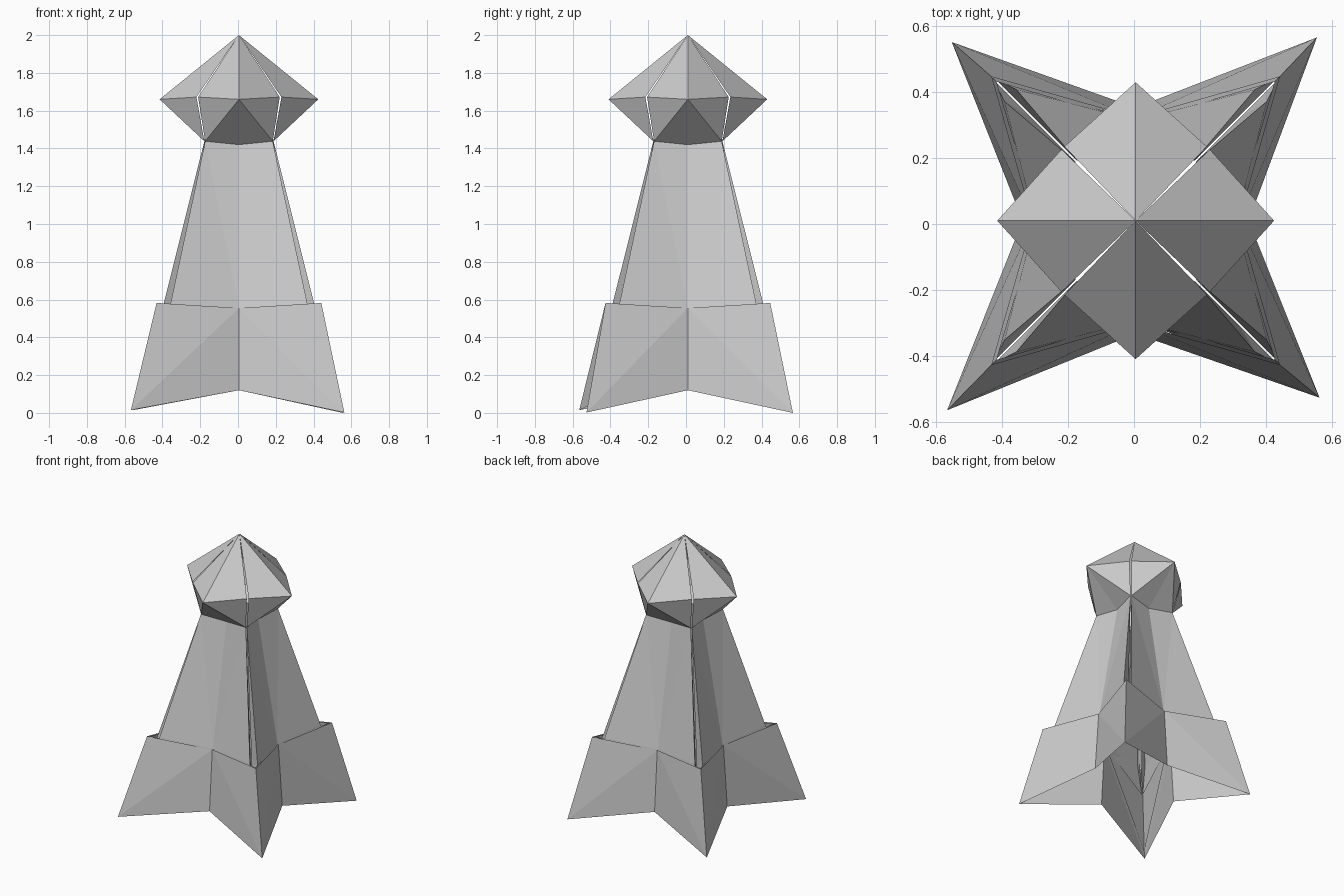
import bpy
import bmesh
from mathutils import Matrix, Vector
from math import radians

if "Cube" in bpy.data.objects:
    bpy.data.objects.remove(bpy.data.objects["Cube"])

CENTRE = Vector((0.005, 0.01, 0))
# foot tips, counter-clockwise from front left (hand-folded, slightly uneven)
FEET = [Vector(p) for p in ((-0.567, -0.565, 0.015), (0.563, -0.527, 0.002),
                            (0.555, 0.566, 0.0), (-0.553, 0.552, 0.015))]


def half(side, pts):
    """Right-hand outline, mirrored in x when side is -1."""
    return [Vector((side * x, y, z)) for x, y, z in pts]


def sheet(name, build):
    """Build a folded paper part by turning one face around the four sides."""
    bm = bmesh.new()
    for k in range(4):
        turn = Matrix.Translation(CENTRE) @ Matrix.Rotation(radians(90 * k), 4, 'Z')
        for side in (-1, 1):
            foot = FEET[k] if side < 0 else FEET[(k + 1) % 4]
            for poly in build(side, turn.inverted() @ foot):
                if side < 0:
                    poly = poly[::-1]
                bm.faces.new([bm.verts.new(turn @ p) for p in poly])
    bmesh.ops.remove_doubles(bm, verts=bm.verts, dist=0.0005)
    mesh = bpy.data.meshes.new(name)
    bm.to_mesh(mesh)
    bm.free()
    obj = bpy.data.objects.new(name, mesh)
    bpy.context.collection.objects.link(obj)


# faceted head: roof and undercut, with open slits on the diagonals
def head(side, foot):
    apex, mid, corner, neck, neck_mid = half(side, (
        (0, 0, 2), (0, -0.42, 1.66), (0.216, -0.225, 1.672),
        (0.179, -0.183, 1.438), (0, -0.15, 1.42)))
    return [(apex, mid, corner), (mid, neck, corner), (mid, neck_mid, neck)]


# tapered body: valley-creased walls running down inside the skirt
def body(side, foot):
    neck_mid, neck, waist, low, waist_mid = half(side, (
        (0, -0.15, 1.42), (0.179, -0.183, 1.438), (0.362, -0.398, 0.58),
        (0.426, -0.43, 0.39), (0, -0.305, 0.555)))
    return [(neck_mid, waist_mid, neck), (waist_mid, waist, neck),
            (waist_mid, low, waist)]


# narrow flaps turned inwards along the open corners of the body
def corner_flaps(side, foot):
    neck, waist, low, inner = half(side, (
        (0.179, -0.183, 1.438), (0.362, -0.398, 0.58),
        (0.426, -0.43, 0.39), (0.315, -0.319, 0.52)))
    return [(neck, waist, inner), (waist, low, inner)]


# flared skirt with four pointed feet
def skirt(side, foot):
    waist_mid, top, hem_mid = half(side, (
        (0, -0.312, 0.555), (0.436, -0.436, 0.582), (0, -0.343, 0.12)))
    return [(waist_mid, foot, top), (waist_mid, hem_mid, foot)]


# second paper layer folded over inside the skirt
def skirt_lining(side, foot):
    waist_mid, top = half(side, ((0, -0.298, 0.553), (0.422, -0.422, 0.58)))
    tip = foot + Vector((-0.02 * side, 0.02, 0.04))
    return [(waist_mid, tip, top)]


sheet("head", head)
sheet("body", body)
sheet("corner_flaps", corner_flaps)
sheet("skirt", skirt)
sheet("skirt_lining", skirt_lining)
